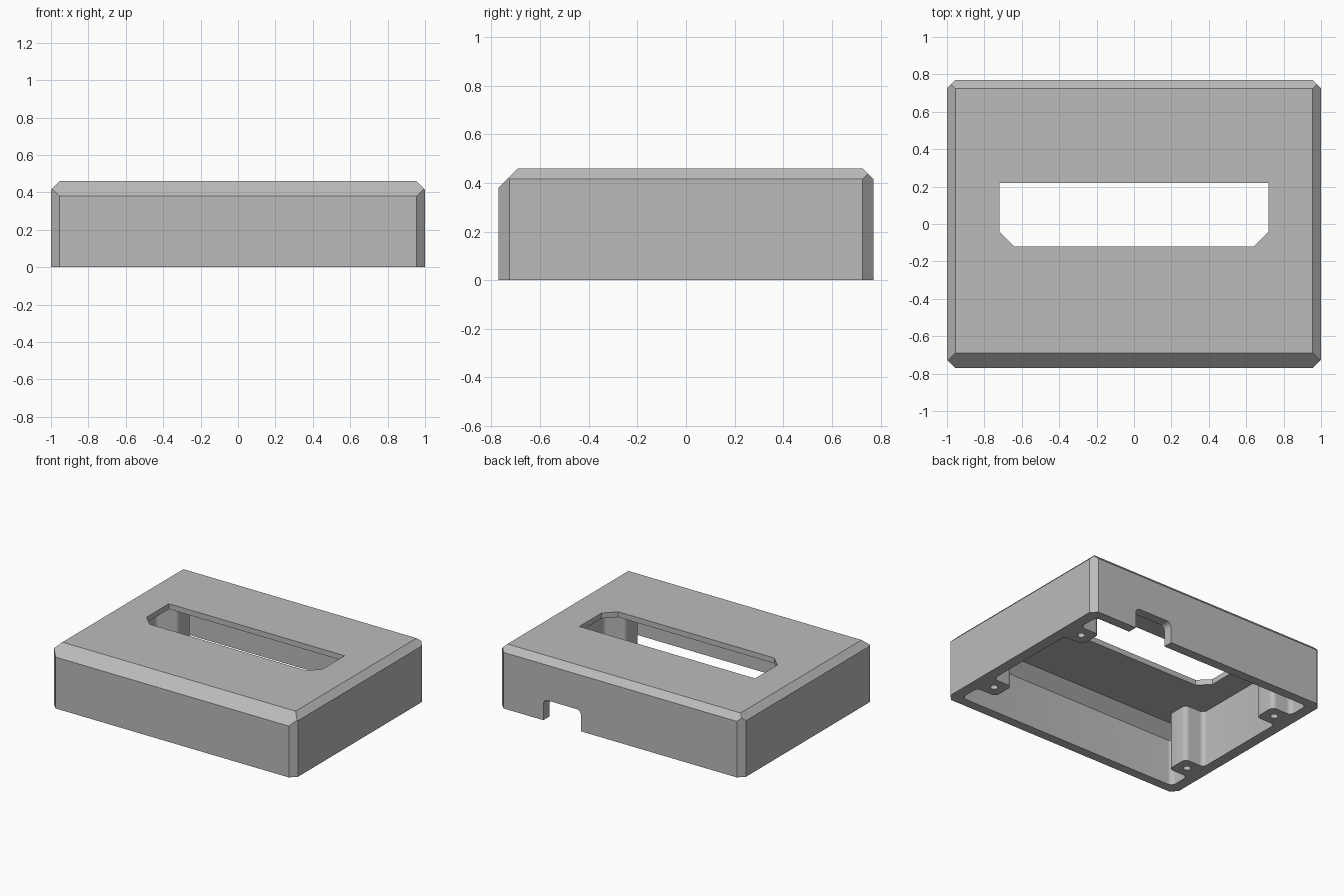
import bpy, bmesh, math
from mathutils import Vector

cube = bpy.data.objects.get("Cube")
if cube:
    bpy.data.objects.remove(cube, do_unlink=True)

grey = bpy.data.materials.new("plain grey")
grey.use_nodes = True
grey.diffuse_color = (0.5, 0.5, 0.5, 1)
grey.node_tree.nodes["Principled BSDF"].inputs["Base Color"].default_value = (0.5, 0.5, 0.5, 1)


def rounded(points, radius, steps=6):
    """Replace each corner of an outline by a small arc."""
    out = []
    for i, p in enumerate(points):
        p = Vector(p)
        a = (Vector(points[i - 1]) - p).normalized()
        b = (Vector(points[(i + 1) % len(points)]) - p).normalized()
        centre = p + (a + b) * radius
        for k in range(steps + 1):
            t = k / steps * math.pi / 2
            out.append(centre - b * radius * math.cos(t) - a * radius * math.sin(t))
    return out


def prism(name, outline, low, high, axis="z", cuts=()):
    """Extrude an outline along z or y, then slice off chamfer planes."""
    bm = bmesh.new()

    def place(p, h):
        return (p[0], p[1], h) if axis == "z" else (p[0], h, p[1])

    face = bm.faces.new([bm.verts.new(place(p, low)) for p in outline])
    step = Vector(place((0, 0), high - low))
    new = bmesh.ops.extrude_face_region(bm, geom=[face])["geom"]
    bmesh.ops.translate(bm, vec=step, verts=[v for v in new if isinstance(v, bmesh.types.BMVert)])
    for point, normal in cuts:
        geom = bm.verts[:] + bm.edges[:] + bm.faces[:]
        bmesh.ops.bisect_plane(bm, geom=geom, plane_co=point, plane_no=normal, clear_outer=True)
        bmesh.ops.holes_fill(bm, edges=[e for e in bm.edges if e.is_boundary], sides=0)
    bmesh.ops.recalc_face_normals(bm, faces=bm.faces[:])
    mesh = bpy.data.meshes.new(name)
    bm.to_mesh(mesh)
    bm.free()
    ob = bpy.data.objects.new(name, mesh)
    bpy.context.collection.objects.link(ob)
    mesh.materials.append(grey)
    return ob


X, Y, H, C = 1.0, 0.77, 0.46, 0.045

# Outer shell with chamfered corners and top edges
outer = [(X, Y - C), (X - C, Y), (C - X, Y), (-X, Y - C),
         (-X, C - Y), (C - X, -Y), (X - C, -Y), (X, C - Y)]
shell = prism("case_shell", outer, 0, H, cuts=[
    ((X, 0, H - C), (1, 0, 1)), ((-X, 0, H - C), (-1, 0, 1)),
    ((0, Y, H - C), (0, 1, 1)), ((0, -Y, H - 0.08), (0, -1, 1))])

# Hollow inside, whose outline leaves a screw post near each corner
quarter = [(0.92, 0.37), (0.76, 0.37), (0.76, 0.54), (0.92, 0.54), (0.92, 0.70)]
half = quarter + [(-x, y) for x, y in reversed(quarter)]
inside = half + [(-x, -y) for x, y in half]
cutters = [prism("cavity_cutter", rounded(inside, 0.035), -0.1, 0.42,
                 cuts=[((0, -0.70, 0.34), (0, -1, 1))])]

# Display window through the top
window = [(0.72, 0.22), (-0.72, 0.22), (-0.72, -0.04),
          (-0.64, -0.12), (0.64, -0.12), (0.72, -0.04)]
cutters.append(prism("window_cutter", window, 0.35, 0.6))

# Cable notch in the back wall
notch = rounded([(0.32, -0.15), (0.63, -0.15), (0.63, 0.155), (0.32, 0.155)], 0.04)
cutters.append(prism("notch_cutter", notch, 0.6, 0.9, axis="y"))

# Blind screw holes in the posts
for sx in (-1, 1):
    for sy in (-1, 1):
        ring = [(sx * 0.845 + 0.026 * math.cos(k * math.pi / 8),
                 sy * 0.455 + 0.026 * math.sin(k * math.pi / 8)) for k in range(16)]
        cutters.append(prism("screw_hole_cutter", ring, -0.1, 0.25))

# Cut everything out of the shell
bpy.context.view_layer.objects.active = shell
for cutter in cutters:
    mod = shell.modifiers.new("cut", "BOOLEAN")
    mod.operation = "DIFFERENCE"
    mod.solver = "EXACT"
    mod.object = cutter
    bpy.ops.object.modifier_apply(modifier=mod.name)
    bpy.data.objects.remove(cutter, do_unlink=True)

bpy.ops.object.select_all(action="DESELECT")
shell.select_set(True)
bpy.ops.object.shade_smooth_by_angle(angle=math.radians(30))
